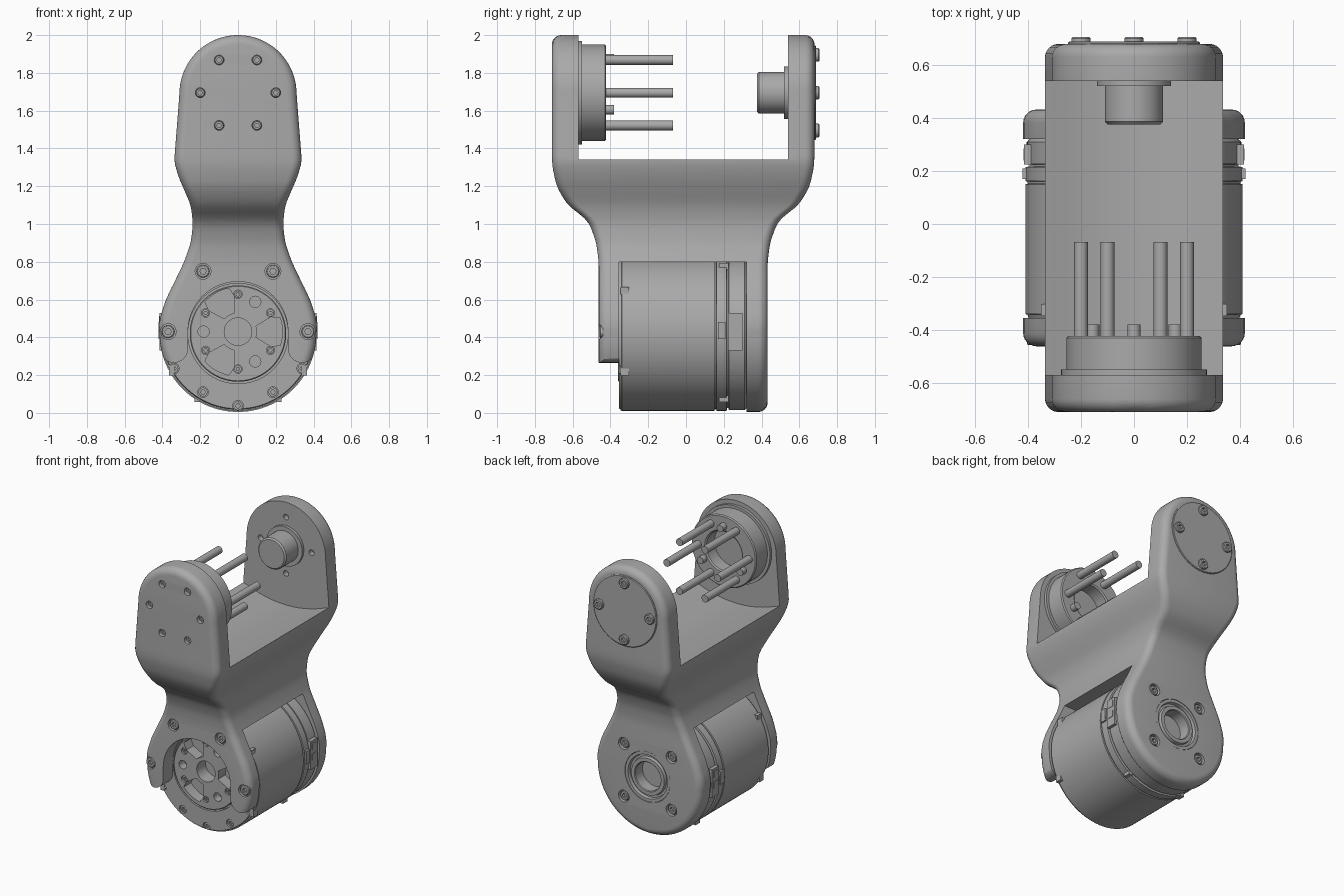
import bpy, bmesh, math
from mathutils import Vector

if "Cube" in bpy.data.objects:
    bpy.data.objects.remove(bpy.data.objects["Cube"], do_unlink=True)

grey = bpy.data.materials.new("machined_grey")
grey.use_nodes = True
colour = (0.4, 0.4, 0.4, 1)
grey.diffuse_color = colour
grey.node_tree.nodes["Principled BSDF"].inputs["Base Color"].default_value = colour

HUB = 1.695     # height of the upper joint axis
AXIS = 0.42     # height of the motor axis
made = []


def finish(name, bm):
    bmesh.ops.remove_doubles(bm, verts=bm.verts, dist=1e-5)
    bmesh.ops.dissolve_degenerate(bm, edges=bm.edges, dist=1e-6)
    bmesh.ops.recalc_face_normals(bm, faces=bm.faces)
    mesh = bpy.data.meshes.new(name)
    bm.to_mesh(mesh)
    bm.free()
    mesh.materials.append(grey)
    ob = bpy.data.objects.new(name, mesh)
    bpy.context.collection.objects.link(ob)
    made.append(ob)
    return ob


def bridge(bm, a, b):
    n = len(a)
    for i in range(n):
        bm.faces.new((a[i], a[(i + 1) % n], b[(i + 1) % n], b[i]))


def add_lathe(bm, profile, x, z, seg):
    """Spin a closed (radius, y) profile about an axis along y."""
    rings = [[bm.verts.new((x + r * math.cos(math.tau * i / seg), y,
                            z + r * math.sin(math.tau * i / seg)))
              for i in range(seg)] for r, y in profile]
    for k, ring in enumerate(rings):
        j = (k + 1) % len(rings)
        if profile[k][0] or profile[j][0]:
            bridge(bm, ring, rings[j])


def lathe(name, profile, spots, seg=64):
    bm = bmesh.new()
    for x, z in spots:
        add_lathe(bm, profile, x, z, seg)
    return finish(name, bm)


def rod(r, y0, y1):
    return [(0, y0), (r, y0), (r, y1), (0, y1)]


def prism(name, outlines, y0, y1):
    bm = bmesh.new()
    for pts in outlines:
        ends = [[bm.verts.new((x, y, z)) for x, z in pts] for y in (y0, y1)]
        bridge(bm, *ends)
        for end in ends:
            bm.faces.new(end)
    return finish(name, bm)


def cut(target, *cutters):
    for c in cutters:
        mod = target.modifiers.new("cut", "BOOLEAN")
        mod.operation, mod.solver, mod.object = "DIFFERENCE", "EXACT", c
        bpy.context.view_layer.objects.active = target
        bpy.ops.object.modifier_apply(modifier=mod.name)
        made.remove(c)
        bpy.data.objects.remove(c, do_unlink=True)


def around(r, z, count, start=0):
    return [(r * math.cos(math.radians(start) + math.tau * i / count),
             z + r * math.sin(math.radians(start) + math.tau * i / count))
            for i in range(count)]


def arc(x, z, r, a0, a1, n=24):
    return [(x + r * math.cos(math.radians(a0 + (a1 - a0) * i / n)),
             z + r * math.sin(math.radians(a0 + (a1 - a0) * i / n))) for i in range(n + 1)]


def box_outline(x, z0, z1):
    return [(-x, z0), (x, z0), (x, z1), (-x, z1)]


def smooth_lookup(keys, z):
    def linear(t):
        if t <= keys[0][0]:
            return keys[0][1]
        for (a, u), (b, v) in zip(keys, keys[1:]):
            if t <= b:
                return u + (v - u) * (t - a) / (b - a)
        return keys[-1][1]
    return sum(linear(z + d * 0.008) for d in range(-3, 4)) / 7


# Bracket: stacked rounded sections, then hollowed
WIDTH = [(.42, .42), (.5, .414), (.6, .382), (.7, .333), (.8, .285), (.9, .25), (1, .238),
         (1.1, .25), (1.25, .315), (1.33, .338), (1.69, .31)]
DEPTH = [(.8, .447), (.9, .46), (1, .495), (1.05, .54), (1.08, .59), (1.12, .625),
         (1.2, .67), (1.3, .692), (1.36, .695)]
ROUND = 0.05


def half_width(z, s):
    if z > 1.69:
        return math.sqrt(max(0, (.31 - s) ** 2 - (z - 1.69) ** 2))
    if z < AXIS:
        return math.sqrt(max(0, (.415 - s) ** 2 - (z - AXIS) ** 2))
    return smooth_lookup(WIDTH, z) - s


bm = bmesh.new()
sections, steps, low = [], 110, AXIS - .415
for i in range(steps + 1):
    z = low + (2 - low) * (1 - math.cos(math.pi * i / steps)) / 2
    corner = []
    for k in range(7):
        s = min(ROUND * (1 - math.sin(math.pi / 2 * (1 - k / 6))), 2 - z, z - low)
        inset = ROUND - math.sqrt(max(0, ROUND ** 2 - (ROUND - s) ** 2))
        corner.append((half_width(z, s), smooth_lookup(DEPTH, z) - inset))
    loop = (corner + [(-x, y) for x, y in corner[::-1]]
            + [(-x, -y) for x, y in corner] + [(x, -y) for x, y in corner[::-1]])
    sections.append([bm.verts.new((x, y - .015, z)) for x, y in loop])
for a, b in zip(sections, sections[1:]):
    bridge(bm, a, b)
bracket = finish("bracket", bm)

trough = [(x / 20, 1.27 + .075 * min(1, (x / 20 / .34) ** 2)) for x in range(-12, 13)]
channel = prism("channel_cutter", [trough + [(.6, 2.2), (-.6, 2.2)]], -.57, .54)
cavity = prism("motor_cutter", [box_outline(.6, -.2, .8)], -.355, .32)
leg = arc(.34, .34, .075, 0, -180, 12)
fork = ([(-.6, -.2), (.6, -.2), (.6, .34)] + leg + arc(0, .43, .265, 0, 180)
        + [(-x, z) for x, z in leg[::-1]] + [(-.6, .34)])
fork_cutter = prism("fork_cutter", [fork], -.8, -.34)
fork_screws = [(s * x, z) for s in (-1, 1) for x, z in ((.185, .75), (.37, .43))]
back_screws = around(.265, AXIS, 4, 45)
six = around(.2, HUB, 6)
cut(bracket, channel, cavity, fork_cutter,
    lathe("bearing_cutter", rod(.178, .28, .6), [(0, AXIS)]),
    lathe("fork_bore_cutter", rod(.042, -.6, -.44), fork_screws, 20),
    lathe("back_bore_cutter", rod(.042, .4, .6), back_screws, 20),
    lathe("wall_bore_cutter", rod(.026, -.8, -.67), six, 16),
    lathe("inner_bore_cutter", rod(.02, .5, .58), around(.2, HUB, 4), 16))


# Screws with hexagonal sockets
def screws(name, spots, r, y, height, facing):
    def side(*pts):
        return [(a, y + facing * b) for a, b in pts]
    head = lathe(name, side((0, -.02), (r, -.02), (r, height * .7), (r * .85, height),
                            (0, height)), spots, 20)
    cut(head, lathe("socket_cutter", side((0, height - .02), (r * .5, height - .02),
                                          (r * .5, height + .02), (0, height + .02)), spots, 6))


screws("fork_screws", fork_screws, .034, -.445, .012, -1)
screws("back_arm_screws", back_screws, .034, .405, .02, 1)
screws("wall_screws", six, .025, -.675, .015, -1)

# Bearing in the back arm
lathe("bearing", [(.1, .33), (.176, .33), (.176, .43), (.155, .43), (.15, .41), (.135, .41),
                  (.13, .43), (.105, .43), (.1, .425)], [(0, AXIS)])
lathe("bearing_floor", rod(.11, .31, .345), [(0, AXIS)])

# Motor: spun body with grooves and a ring gap around the rotor
R = .41
motor = lathe("motor", [(0, -.36), (.25, -.36), (.255, -.355), (.255, -.32), (.265, -.32),
                        (.265, -.355), (R - .012, -.355), (R - .008, -.342), (R, -.34),
                        (R, .15), (R - .008, .152), (R - .008, .16), (R, .162), (R, .215),
                        (R - .015, .217), (R - .015, .225), (R - .005, .227),
                        (R - .005, .31), (R - .015, .32), (0, .32)], [(0, AXIS)], 96)
pockets = []
for a in (0, 120, 240):
    outer, inner = arc(0, .43, .235, a - 18, a + 18, 8), arc(0, .43, .1, a + 17, a - 17, 5)
    bulge = [arc(0, .43, .19, a + t, a + t, 1)[0] for t in (24, -24)]
    pockets.append(outer + bulge[:1] + inner + bulge[1:])
rotor_screws = around(.198, .43, 6, 30)
rim_screws = [(s * x, z) for s in (-1, 1) for x, z in ((.185, .11), (.34, .235))] + [(0, .037)]
cut(motor, prism("pocket_cutter", pockets, -.5, -.28),
    lathe("centre_cutter", rod(.073, -.5, -.26), [(0, .43)], 32),
    lathe("vent_cutter", rod(.03, -.5, -.3), around(.182, .43, 3, 60), 20),
    lathe("rotor_bore_cutter", rod(.022, -.5, -.34), rotor_screws, 16),
    lathe("rim_bore_cutter", rod(.028, -.5, -.335), rim_screws, 16))
screws("rotor_screws", rotor_screws, .019, -.345, .006, -1)
screws("rim_screws", rim_screws, .024, -.34, .008, -1)


# Connector blocks and clips on both flanks
def block(name, centre, size):
    bm = bmesh.new()
    bmesh.ops.create_cube(bm, size=1)
    for v in bm.verts:
        v.co = Vector(c + p * d for c, p, d in zip(centre, v.co, size))
    return finish(name, bm)


for side, label in ((1, "left"), (-1, "right")):
    block(label + "_connector", (side * .395, .262, .43), (.04, .075, .2))
    for i, z in enumerate((.415, .49)):
        block(f"{label}_connector_socket_{i + 1}", (side * .414, .262, z), (.008, .045, .045))
    block(label + "_plug", (side * .4, .19, .437), (.04, .04, .09))
    for z in (.225, .64):
        x = math.sqrt(R ** 2 - (z - AXIS) ** 2)
        block(label + "_front_clip", (side * (x - .01), -.325, z), (.03, .045, .055))
    for z in (.075, .775):
        x = math.sqrt(R ** 2 - (z - AXIS) ** 2)
        block(label + "_rear_clip", (side * (x - .005), .2, z), (.03, .05, .035))

# Upper front hub with long pins and locating pegs
hub = [(0, HUB)]
lathe("hub_lip", rod(.275, -.575, -.55), hub)
lathe("hub_ring", [(0, -.56), (.255, -.56), (.255, -.43), (.248, -.423), (.15, -.423),
                   (.14, -.43), (.14, -.52), (0, -.52)], hub)
lathe("long_pins", rod(.026, -.45, -.068), six, 20)
lathe("locating_pegs", rod(.025, -.45, -.38), around(.18, HUB, 3, 90), 20)

# Upper back pivot with its outer cover
lathe("pivot_collar", rod(.14, .52, .55), hub)
lathe("pivot_boss", [(0, .376), (.1, .376), (.11, .386), (.11, .55), (0, .55)], hub)
lathe("pivot_cover", [(0, .67), (.25, .67), (.25, .684), (.245, .688), (0, .688)], hub)
screws("cover_screws", around(.2, HUB, 4), .036, .688, .018, 1)

# Smooth shading with sharp edges kept
bpy.ops.object.select_all(action="DESELECT")
for ob in made:
    ob.select_set(True)
bpy.context.view_layer.objects.active = bracket
bpy.ops.object.shade_smooth_by_angle(angle=math.radians(30))
